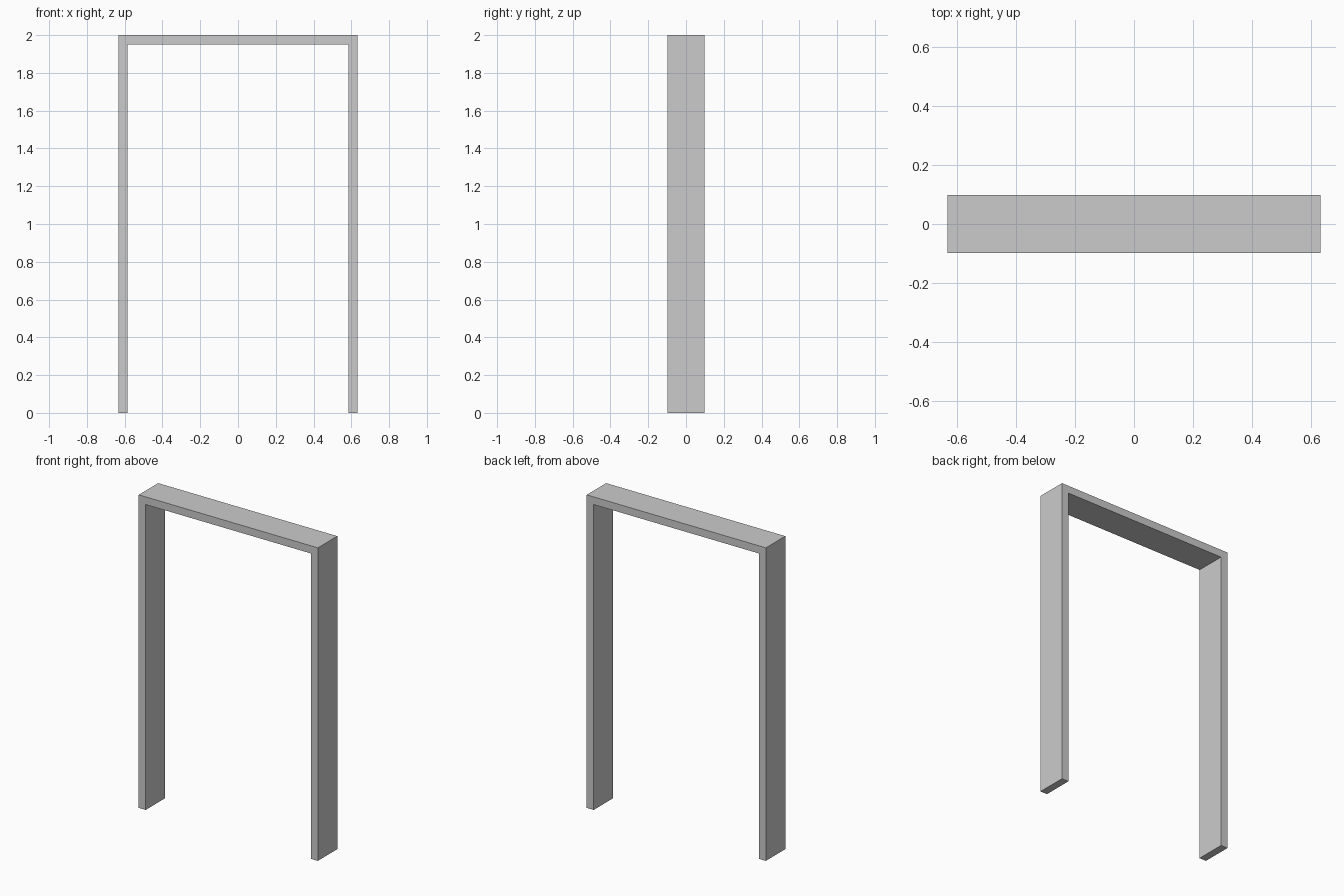
import bpy, bmesh
from mathutils import Vector

if "Cube" in bpy.data.objects:
    bpy.data.objects.remove(bpy.data.objects["Cube"])

HALF_W, HALF_D, HEIGHT, T = 0.633, 0.098, 2.0, 0.049

# Upside-down U outline of the frame, seen from the front
inner = HALF_W - T
half = [(inner, HEIGHT - T), (inner, 0), (HALF_W, 0), (HALF_W, HEIGHT)]
outline = half + [(-x, z) for x, z in reversed(half)]

# Extrude the outline through the depth of the frame
bm = bmesh.new()
face = bm.faces.new([bm.verts.new((x, -HALF_D, z)) for x, z in outline])
ext = bmesh.ops.extrude_face_region(bm, geom=[face])
verts = [g for g in ext["geom"] if isinstance(g, bmesh.types.BMVert)]
bmesh.ops.translate(bm, verts=verts, vec=Vector((0, 2 * HALF_D, 0)))
bmesh.ops.recalc_face_normals(bm, faces=bm.faces)

mesh = bpy.data.meshes.new("door_frame")
bm.to_mesh(mesh)
bm.free()
bpy.context.collection.objects.link(bpy.data.objects.new("door_frame", mesh))
